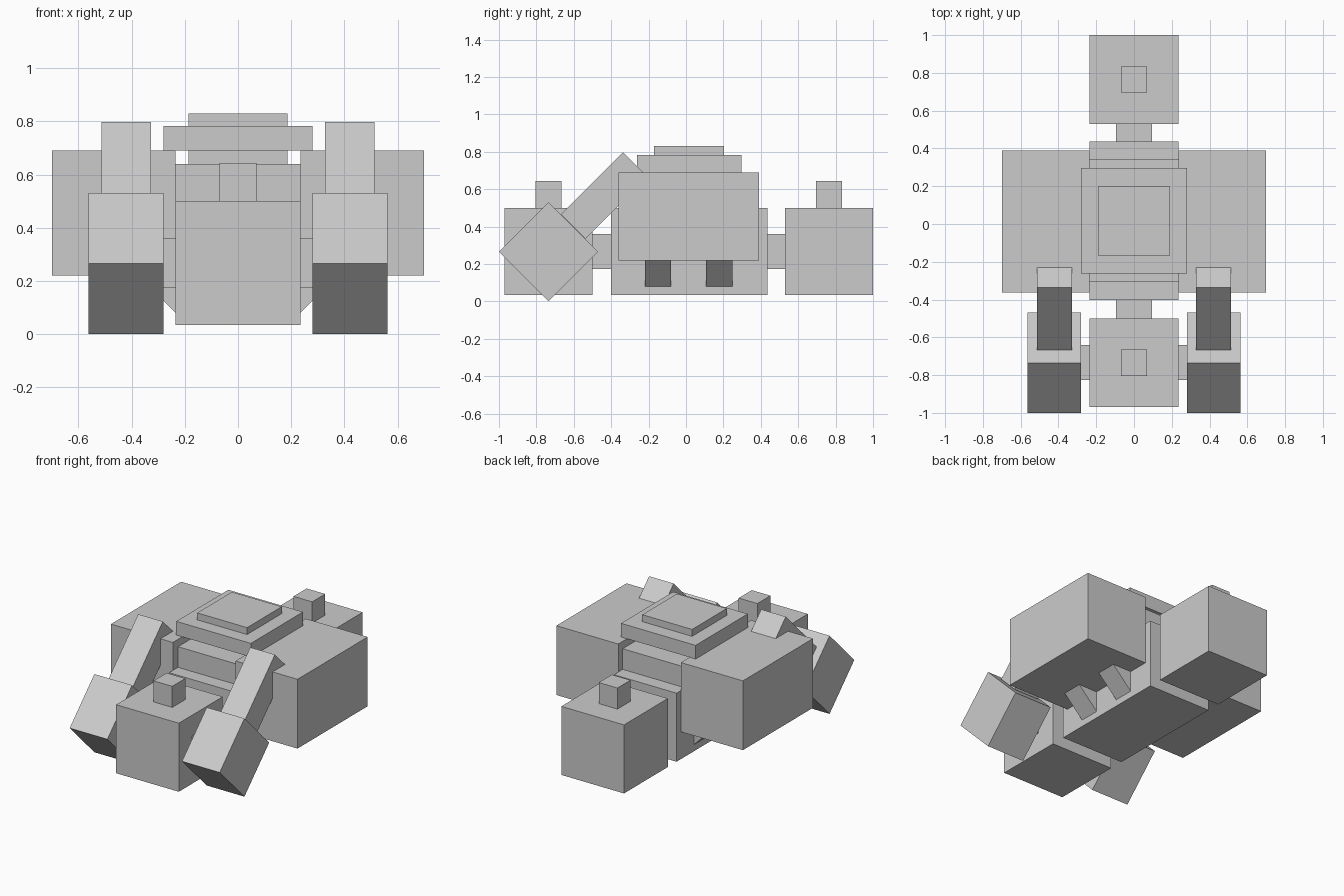
import bpy
from math import radians
from mathutils import Matrix, Vector

if "Cube" in bpy.data.objects:
    bpy.data.objects.remove(bpy.data.objects["Cube"])


def box(name, x, y, z, rot=None):
    """Box from (min, max) ranges, optionally turned about its centre: rot = (degrees, axis)."""
    size = [r[1] - r[0] for r in (x, y, z)]
    centre = Vector([(r[0] + r[1]) / 2 for r in (x, y, z)])
    bpy.ops.mesh.primitive_cube_add(size=1)
    ob = bpy.context.object
    ob.name = ob.data.name = name
    turn = Matrix.Rotation(radians(rot[0]), 4, rot[1]) if rot else Matrix()
    ob.data.transform(Matrix.Translation(centre) @ turn @ Matrix.Diagonal((*size, 1)))
    return ob


def around(c, size):
    return (c - size / 2, c + size / 2)


def pair(name, x, y, z, rot=None):
    """Box on the right side plus its mirror image on the left."""
    ob = box(name, x, y, z, rot)
    ob.modifiers.new("mirror", 'MIRROR')
    return ob


def centred(name, half_x, y, z):
    return box(name, (-half_x, half_x), y, z)


# Central body and stepped top
centred("body", 0.235, (-0.402, 0.437), (0.035, 0.50))
centred("upper_body", 0.235, (-0.307, 0.343), (0.50, 0.64))
centred("turret_neck", 0.187, (-0.17, 0.205), (0.64, 0.69))
centred("turret_plate", 0.28, (-0.262, 0.297), (0.69, 0.783))
centred("turret_cap", 0.187, (-0.17, 0.202), (0.783, 0.83))

# Front and rear blocks with knobs and couplings
for end, y0, y1, link in (("front", -0.97, -0.50, (-0.50, -0.402)),
                          ("rear", 0.53, 1.0, (0.437, 0.53))):
    centred(end + "_block", 0.235, (y0, y1), (0.035, 0.50))
    centred(end + "_knob", 0.07, around((y0 + y1) / 2, 0.14), (0.50, 0.643))
    centred(end + "_coupling", 0.094, link, (0.173, 0.36))

# Side pods and the slanted struts under them
pair("side_pod", (0.235, 0.70), (-0.362, 0.39), (0.22, 0.69))
for label, y in (("front", -0.15), ("rear", 0.178)):
    pair(label + "_strut", around(0.256, 0.30), around(y, 0.14),
         around(0.20, 0.14), (-45, 'Y'))

# Slanted arms, end weights and axle stubs
pair("arm", (0.328, 0.513), around(-0.437, 0.185), around(0.567, 0.468), (-45, 'X'))
pair("arm_weight", (0.28, 0.563), around(-0.735, 0.375), around(0.265, 0.375), (-45, 'X'))
pair("axle_stub", (0.235, 0.28), (-0.827, -0.64), (0.173, 0.36))
